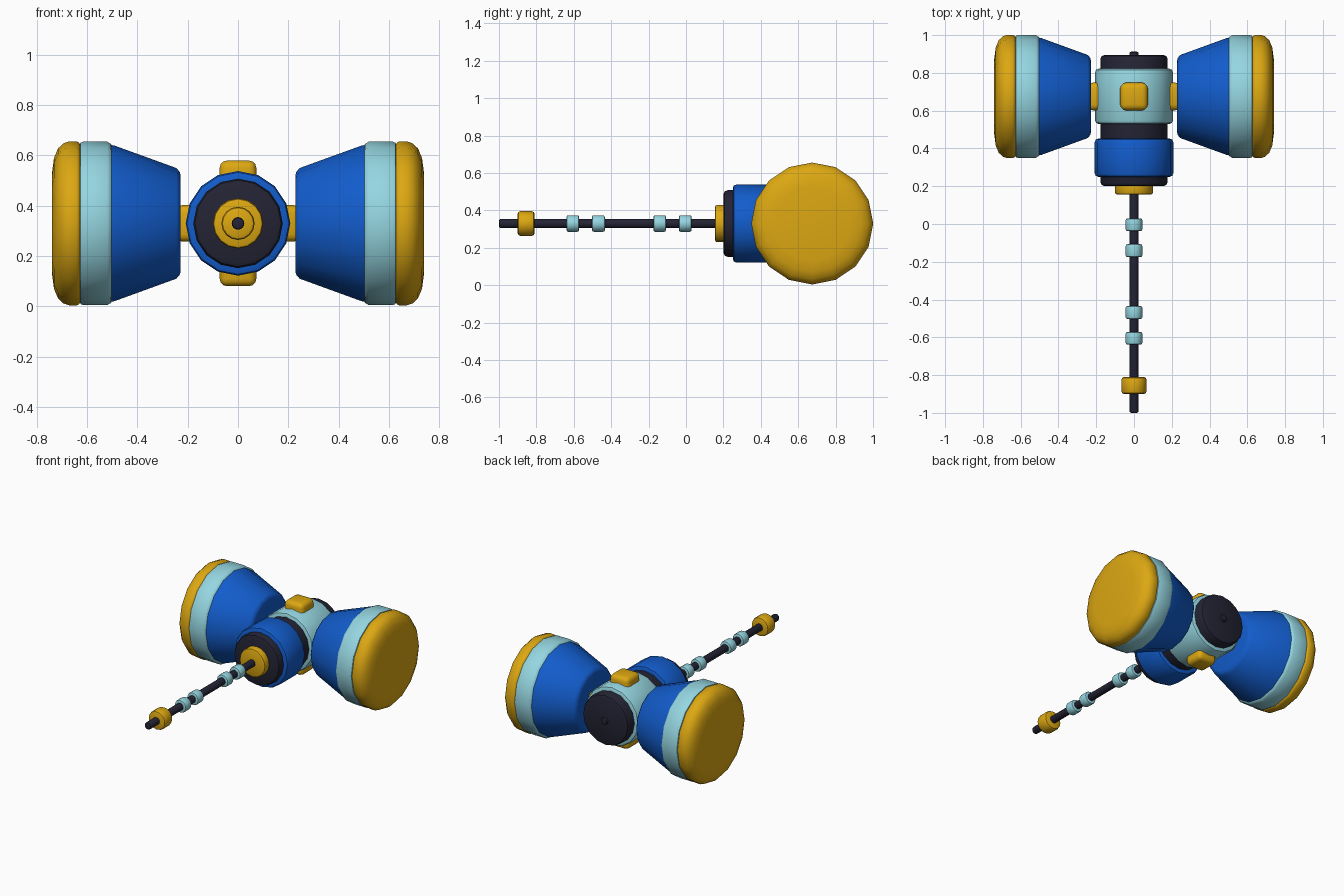
import bpy, bmesh, math
from mathutils import Vector

if "Cube" in bpy.data.objects:
    bpy.data.objects.remove(bpy.data.objects["Cube"], do_unlink=True)

HEAD = Vector((0, 0.675, 0.33))   # centre of the hammer head
AXIS = Vector((0, 0, 0.33))       # origin of the handle line
SIDES = 16


def material(name, rgb):
    m = bpy.data.materials.new(name)
    m.use_nodes = True
    m.diffuse_color = (*rgb, 1)
    m.node_tree.nodes["Principled BSDF"].inputs["Base Color"].default_value = (*rgb, 1)
    return m


BLUE = material("royal blue", (0.006, 0.107, 0.6))
GOLD = material("gold", (0.72, 0.39, 0.006))
AQUA = material("pale aqua", (0.3, 0.67, 0.75))
DARK = material("dark navy", (0.017, 0.017, 0.035))


def finish(bm, name, mat):
    bmesh.ops.recalc_face_normals(bm, faces=bm.faces)
    for f in bm.faces:
        f.smooth = True
    me = bpy.data.meshes.new(name)
    bm.to_mesh(me)
    bm.free()
    me.set_sharp_from_angle(angle=math.radians(35))
    me.materials.append(mat)
    ob = bpy.data.objects.new(name, me)
    bpy.context.collection.objects.link(ob)
    return ob


def lathe(name, profile, mat, origin, direction):
    """Turn (distance, radius) points round the given direction."""
    d = Vector(direction)
    up = Vector((0, 0, 1))
    side = d.cross(up)
    bm = bmesh.new()
    rings = []
    for t, r in profile:
        ring = []
        for i in range(SIDES):
            a = math.tau * i / SIDES
            ring.append(bm.verts.new(origin + d * t + (side * math.cos(a) + up * math.sin(a)) * r))
        rings.append(ring)
    for low, high in zip(rings, rings[1:]):
        for i in range(SIDES):
            j = (i + 1) % SIDES
            bm.faces.new((low[i], low[j], high[j], high[i]))
    bm.faces.new(rings[0])
    bm.faces.new(rings[-1])
    return finish(bm, name, mat)


def drum(name, start, end, r, bevel, mat):
    """Cylinder along y with rounded rims."""
    b, k = bevel, bevel * 0.3
    edge = [(0, r - b), (k, r - k), (b, r)]
    profile = [(start + t, q) for t, q in edge] + [(end - t, q) for t, q in reversed(edge)]
    return lathe(name, profile, mat, AXIS, (0, 1, 0))


def block(name, half):
    """Rounded square bar through the head."""
    bm = bmesh.new()
    bmesh.ops.create_cube(bm, size=2)
    for v in bm.verts:
        v.co = Vector(v.co[i] * half[i] for i in range(3))
    bmesh.ops.bevel(bm, geom=bm.edges[:], offset=0.03, segments=3, profile=0.5, affect='EDGES')
    bmesh.ops.translate(bm, verts=bm.verts, vec=HEAD)
    return finish(bm, name, GOLD)


# Handle rod and its rings
drum("handle_rod", -1.0, 0.912, 0.025, 0.01, DARK)
drum("pommel_ring", -0.9, -0.81, 0.066, 0.014, GOLD)
for n, y in enumerate((-0.605, -0.468, -0.141, -0.004)):
    drum(f"grip_ring_{n + 1}", y - 0.034, y + 0.034, 0.044, 0.009, AQUA)

# Central body, from the handle to the back
drum("handle_collar", 0.155, 0.23, 0.1, 0.012, GOLD)
drum("body_core", 0.2, 0.895, 0.178, 0.022, DARK)
drum("front_band", 0.25, 0.452, 0.208, 0.018, BLUE)
drum("middle_band", 0.53, 0.822, 0.206, 0.018, AQUA)

# Crossed bars showing above, below and at the sides of the body
block("vertical_stud", (0.073, 0.073, 0.25))
block("cross_axle", (0.25, 0.073, 0.073))

# Two flared hammer faces
for label, s in (("left", 1), ("right", -1)):
    d = (s, 0, 0)
    lathe(label + "_cone", [(0.228, 0.19), (0.232, 0.205), (0.245, 0.22),
                            (0.49, 0.309), (0.51, 0.313)], BLUE, HEAD, d)
    lathe(label + "_band", [(0.5, 0.305), (0.505, 0.316), (0.52, 0.325), (0.615, 0.325),
                            (0.626, 0.321), (0.63, 0.31)], AQUA, HEAD, d)
    lathe(label + "_striking_cap", [(0.626, 0.31), (0.632, 0.321), (0.642, 0.326), (0.672, 0.326),
                                    (0.695, 0.318), (0.716, 0.298), (0.732, 0.26),
                                    (0.74, 0.2)], GOLD, HEAD, d)
